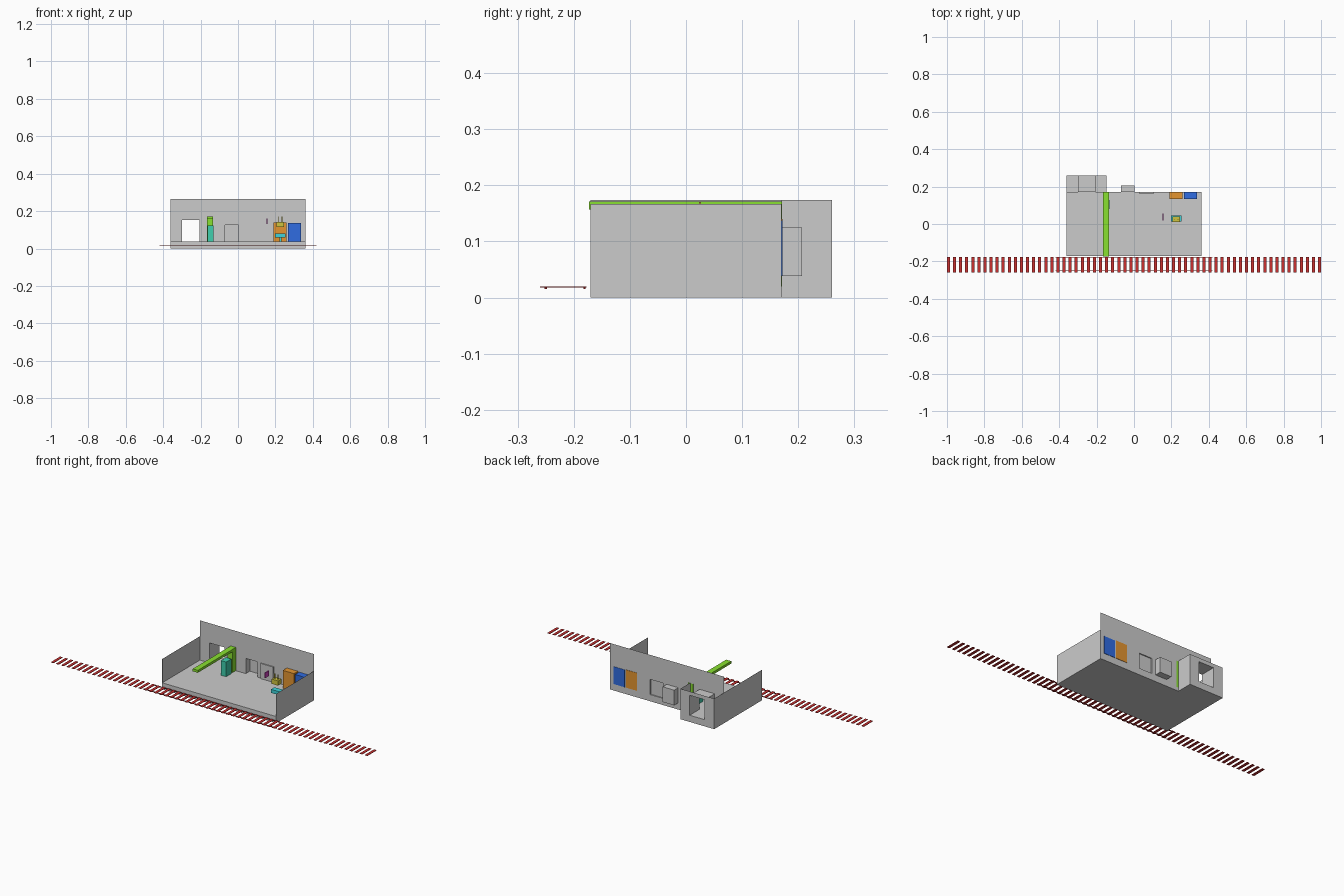
import bpy, bmesh

if "Cube" in bpy.data.objects:
    bpy.data.objects.remove(bpy.data.objects["Cube"])

mats = {}


def finish(name, bm, color=None):
    bmesh.ops.remove_doubles(bm, verts=bm.verts, dist=1e-5)
    me = bpy.data.meshes.new(name)
    bm.to_mesh(me)
    bm.free()
    ob = bpy.data.objects.new(name, me)
    bpy.context.collection.objects.link(ob)
    if color:
        if color not in mats:
            mats[color] = bpy.data.materials.new("paint")
            mats[color].diffuse_color = (*color, 1)
        me.materials.append(mats[color])
    return ob


def add_box(bm, x, y, z, skip=""):
    """Box from ranges; skip lists open sides: l r f b d u."""
    v = [bm.verts.new((a, b, c)) for c in z for b in y for a in x]
    sides = {"d": (0, 2, 3, 1), "u": (4, 5, 7, 6), "f": (0, 1, 5, 4),
             "b": (2, 6, 7, 3), "l": (0, 4, 6, 2), "r": (1, 3, 7, 5)}
    for k, f in sides.items():
        if k not in skip:
            bm.faces.new([v[i] for i in f])


def box(name, x, y, z, color=None, skip=""):
    bm = bmesh.new()
    add_box(bm, x, y, z, skip)
    return finish(name, bm, color)


def pierced_wall(name, y, x, z, holes):
    """Flat wall facing the front with rectangular openings (x0, x1, z0, z1)."""
    bm = bmesh.new()
    xs = sorted({*x, *[h[0] for h in holes], *[h[1] for h in holes]})
    zs = sorted({*z, *[h[2] for h in holes], *[h[3] for h in holes]})
    for a, b in zip(xs, xs[1:]):
        for c, d in zip(zs, zs[1:]):
            mx, mz = (a + b) / 2, (c + d) / 2
            if any(h[0] < mx < h[1] and h[2] < mz < h[3] for h in holes):
                continue
            bm.faces.new([bm.verts.new(p) for p in
                          ((a, y, c), (b, y, c), (b, y, d), (a, y, d))])
    bmesh.ops.remove_doubles(bm, verts=bm.verts, dist=1e-5)
    bmesh.ops.dissolve_limit(bm, angle_limit=0.01, verts=bm.verts, edges=bm.edges)
    return finish(name, bm)


W, D = 0.36, 0.17
passage = (-0.30, -0.205, 0.038, 0.152)
alcove = (-0.07, 0.003, 0.038, 0.125)
door = (0.027, 0.108, 0.038, 0.125)

# Platform and walls
box("platform", (-W, W), (-D, D), (0, 0.038))
pierced_wall("back_wall", D, (-W, W), (0, 0.265), [passage, alcove, door])
for name, x, top in (("left_wall", -W, 0.174), ("right_wall", W, 0.167)):
    box(name, (x, x + 0.0005 * (1 if x < 0 else -1)), (-D, D), (0, top))

# Recesses in the back wall
box("alcove", alcove[:2], (D, 0.207), alcove[2:], skip="f")
box("flush_door", door[:2], (0.164, D), door[2:], skip="b")

# Rear entrance block with a passage through it
box("entrance_shell", (-W, -0.147), (D, 0.26), (0, 0.174), skip="fbu")
pierced_wall("entrance_back", 0.26, (-W, -0.147), (0, 0.174), [passage])
box("entrance_passage", passage[:2], (D, 0.26), passage[2:], skip="fb")

# Overhead beam with its column and the booth in front
green, teal = (0.25, 0.75, 0.03), (0.05, 0.62, 0.42)
box("overhead_beam", (-0.165, -0.133), (-0.173, D), (0.157, 0.171), green)
box("beam_column", (-0.165, -0.133), (0.14, D + 0.001), (0.02, 0.171), green)
box("booth", (-0.164, -0.131), (0.08, 0.127), (0.038, 0.122), teal)

# Vending cabinets
box("orange_cabinet", (0.19, 0.26), (0.134, D + 0.002), (0.038, 0.14), (0.78, 0.3, 0.03))
box("blue_cabinet", (0.267, 0.338), (0.134, D + 0.002), (0.038, 0.137), (0.03, 0.15, 0.75))

# Small hanging sign
box("side_sign", (0.153, 0.158), (0.02, 0.055), (0.13, 0.16), (0.6, 0.05, 0.5))

# Hanging display on two rods, bench below
gold = (0.62, 0.55, 0.05)
bm = bmesh.new()
add_box(bm, (0.205, 0.246), (0.01, 0.04), (0.115, 0.142))
for x in (0.215, 0.235):
    add_box(bm, (x - 0.002, x + 0.002), (0.023, 0.027), (0.142, 0.17))
finish("hanging_display", bm, gold)
bm = bmesh.new()
add_box(bm, (0.199, 0.254), (0.014, 0.045), (0.06, 0.08))
add_box(bm, (0.222, 0.232), (0.025, 0.035), (0.038, 0.06))
finish("bench", bm, (0.05, 0.65, 0.7))

# Track: sleepers and rails
bm = bmesh.new()
n = 62
pitch = (2 - 0.016) / (n - 1)
for i in range(n):
    x = -1 + i * pitch
    add_box(bm, (x, x + 0.016), (-0.26, -0.177), (0.0175, 0.02))
finish("sleepers", bm, (0.6, 0.03, 0.03))
for name, y in (("outer_rail", -0.25), ("inner_rail", -0.181)):
    box(name, (-0.42, 0.42), (y - 0.002, y + 0.002), (0.0155, 0.0195), (0.35, 0.02, 0.02))

for m in bpy.data.materials:
    if m.users and not m.is_grease_pencil:
        m.use_nodes = True
        m.node_tree.nodes["Principled BSDF"].inputs["Base Color"].default_value = m.diffuse_color
